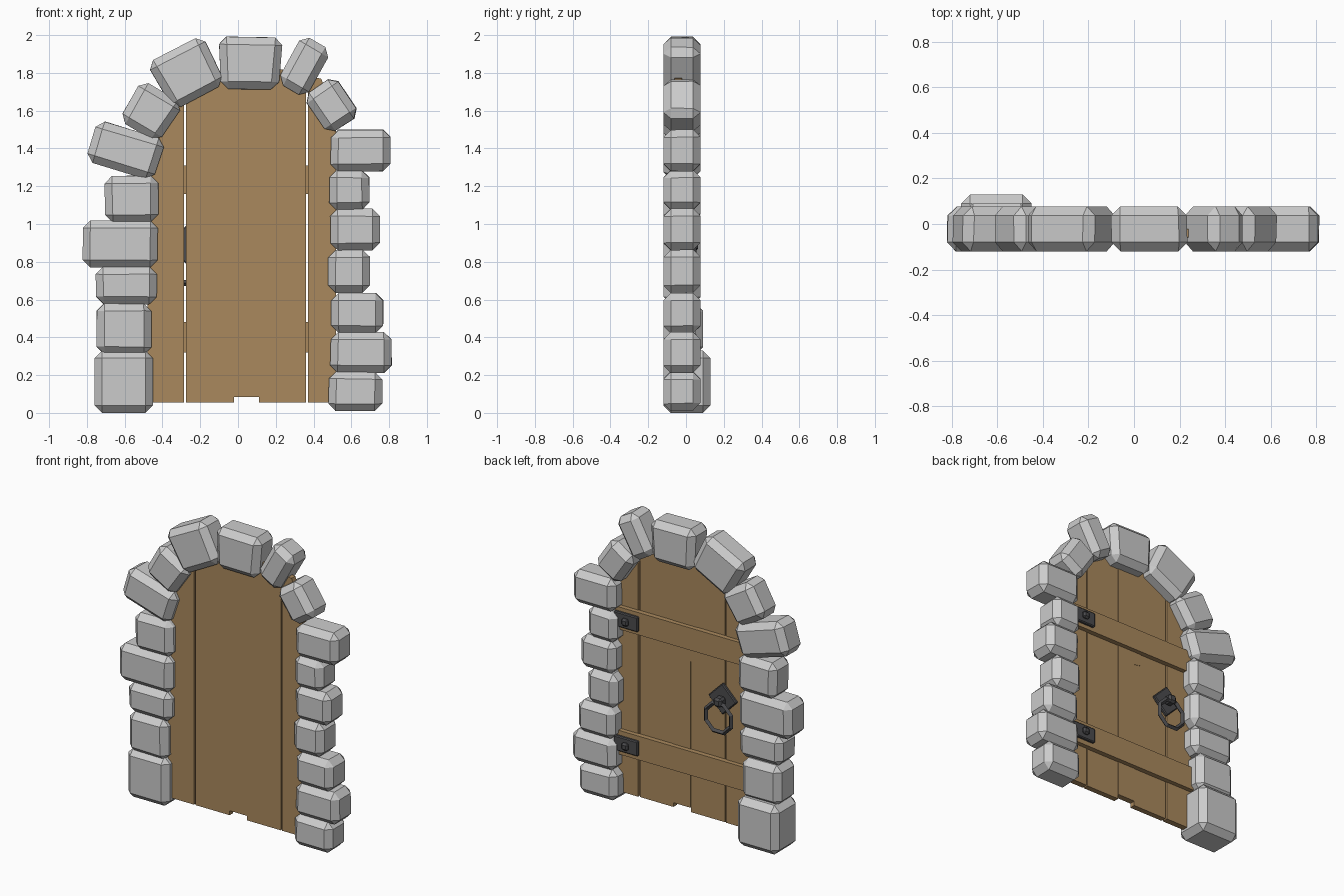
import bpy, bmesh, random
from math import radians, pi
from mathutils import Matrix, Vector

if "Cube" in bpy.data.objects:
    bpy.data.objects.remove(bpy.data.objects["Cube"])

random.seed(4)


def material(name, rgb):
    m = bpy.data.materials.new(name)
    m.diffuse_color = (*rgb, 1)
    m.use_nodes = True
    m.node_tree.nodes["Principled BSDF"].inputs["Base Color"].default_value = m.diffuse_color
    return m


WOOD = material("wood", (0.40, 0.25, 0.11))
IRON = material("iron", (0.07, 0.07, 0.075))


def finish(name, bm, mat=None, loc=(0, 0, 0), rot=0):
    bmesh.ops.recalc_face_normals(bm, faces=bm.faces)
    me = bpy.data.meshes.new(name)
    bm.to_mesh(me)
    bm.free()
    ob = bpy.data.objects.new(name, me)
    ob.location = loc
    ob.rotation_euler = (0, rot, 0)
    bpy.context.collection.objects.link(ob)
    if mat:
        me.materials.append(mat)
    return ob


def block(name, size, loc, rot=0, bevel=0.0, mat=None, taper=0.0, jitter=0.0):
    """Chamfered box; taper widens the top, rot is degrees anticlockwise seen from the front."""
    bm = bmesh.new()
    bmesh.ops.create_cube(bm, size=1)
    for v in bm.verts:
        k = 1 + taper * v.co.z * 2
        v.co = Vector((v.co.x * size[0] * k, v.co.y * size[1], v.co.z * size[2]))
        v.co.x += random.uniform(-jitter, jitter)
        v.co.z += random.uniform(-jitter, jitter)
    if bevel:
        bmesh.ops.bevel(bm, geom=bm.edges[:], offset=bevel, segments=1,
                        profile=0.5, affect='EDGES', clamp_overlap=True)
    return finish(name, bm, mat, loc, -radians(rot))


def slab(name, outline, y0, y1, mat):
    """Front-view outline extruded from y0 to y1."""
    bm = bmesh.new()
    face = bm.faces.new([bm.verts.new((x, y0, z)) for x, z in outline])
    ext = bmesh.ops.extrude_face_region(bm, geom=[face])
    bmesh.ops.translate(bm, vec=(0, y1 - y0, 0),
                        verts=[g for g in ext["geom"] if isinstance(g, bmesh.types.BMVert)])
    return finish(name, bm, mat)


# Upright jamb stones: x0, x1, z0, z1, back y
jambs = {
    "left_stone": [
        (-0.76, -0.45, 0.00, 0.33, 0.13), (-0.75, -0.46, 0.31, 0.58, 0.09),
        (-0.755, -0.43, 0.575, 0.775, 0.077), (-0.82, -0.425, 0.77, 1.02, 0.077),
        (-0.705, -0.42, 1.01, 1.255, 0.077)],
    "right_stone": [
        (0.48, 0.765, 0.01, 0.22, 0.077), (0.49, 0.815, 0.215, 0.43, 0.077),
        (0.495, 0.77, 0.42, 0.635, 0.077), (0.48, 0.695, 0.635, 0.865, 0.077),
        (0.49, 0.75, 0.86, 1.08, 0.077), (0.48, 0.695, 1.075, 1.285, 0.077),
        (0.49, 0.805, 1.28, 1.50, 0.077)],
}
for name, rows in jambs.items():
    for i, (x0, x1, z0, z1, yb) in enumerate(rows):
        yf = -0.12
        block(f"{name}_{i + 1}", (x1 - x0, yb - yf, z1 - z0),
              ((x0 + x1) / 2, (yf + yb) / 2, (z0 + z1) / 2),
              bevel=0.04, jitter=0.004 if z0 > 0 else 0)

# Arch stones: centre x, centre z, width, height, angle, taper
arch = [(-0.595, 1.39, 0.375, 0.23, -17, 0), (-0.463, 1.595, 0.25, 0.25, -31, 0.04),
        (-0.27, 1.80, 0.32, 0.285, 28, 0.03), (0.065, 1.85, 0.32, 0.275, -1, 0.05),
        (0.35, 1.835, 0.175, 0.29, -29, 0), (0.495, 1.628, 0.20, 0.25, 34, 0)]
arch[5] = (0.495, 1.628, 0.25, 0.20, -56, 0)
for i, (x, z, w, h, a, t) in enumerate(arch):
    block(f"arch_stone_{i + 1}", (w, 0.197, h), (x, -0.0215, z), a, 0.04,
          taper=t, jitter=0.004)

# Door planks with arched tops
planks = [
    [(-0.48, 0.055), (-0.285, 0.055), (-0.285, 1.68), (-0.48, 1.45)],
    [(-0.275, 0.055), (-0.02, 0.055), (-0.02, 1.07), (-0.075, 1.08), (-0.075, 1.80), (-0.275, 1.69)],
    [(-0.02, 0.085), (0.11, 0.085), (0.11, 1.80), (-0.075, 1.80), (-0.075, 1.08), (-0.02, 1.07)],
    [(0.11, 0.055), (0.36, 0.055), (0.36, 1.80), (0.215, 1.82), (0.11, 1.80)],
    [(0.37, 0.055), (0.52, 0.055), (0.52, 1.58), (0.44, 1.77), (0.37, 1.78)],
]
for i, outline in enumerate(planks):
    slab(f"door_plank_{i + 1}", outline, -0.06, -0.02 - 0.003 * (i % 2), WOOD)

# Cross battens and hinges on the back
for tag, z0, z1 in (("lower", 0.32, 0.48), ("upper", 1.16, 1.31)):
    slab(f"{tag}_batten", [(-0.48, z0), (0.52, z0), (0.52, z1), (-0.48, z1)],
         -0.025, 0.01, WOOD)
    zc = (z0 + z1) / 2
    block(f"{tag}_hinge_plate", (0.18, 0.025, 0.10), (0.43, 0.0175, zc), mat=IRON, bevel=0.006)
    block(f"{tag}_hinge_bolt", (0.05, 0.03, 0.05), (0.425, 0.04, zc), mat=IRON, bevel=0.012)

# Handle: diamond plate, knob and octagonal ring
block("handle_plate", (0.15, 0.025, 0.15), (-0.27, -0.01, 0.89), 45, 0.006, IRON)
block("handle_knob", (0.06, 0.065, 0.06), (-0.27, 0.03, 0.885), 0, 0.014, IRON)
bm = bmesh.new()
N, R, r = 8, 0.1, 0.016
rings = []
for i in range(N):
    turn = Matrix.Rotation(2 * pi * (i + 0.5) / N, 3, 'Y')
    rings.append([bm.verts.new(turn @ Vector((R + dx * r, dy * r, 0)))
                  for dx, dy in ((1, 0), (0, 1), (-1, 0), (0, -1))])
for i in range(N):
    a, b = rings[i], rings[(i + 1) % N]
    for j in range(4):
        k = (j + 1) % 4
        bm.faces.new((a[j], a[k], b[k], b[j]))
finish("handle_ring", bm, IRON, (-0.27, 0.04, 0.78))
